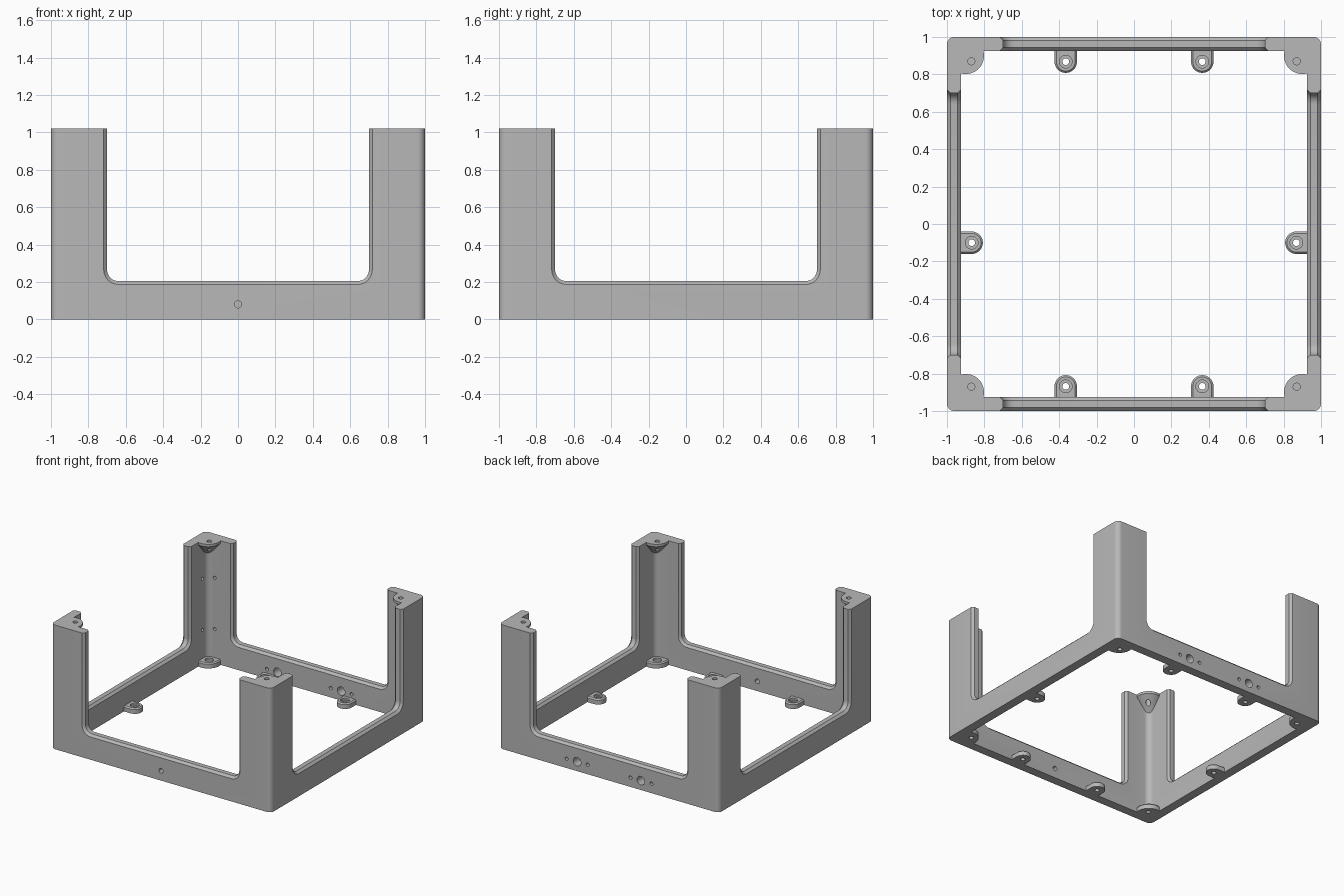
import bpy, bmesh, math
from mathutils import Matrix, Vector

cube = bpy.data.objects.get("Cube")
if cube:
    bpy.data.objects.remove(cube)

HEIGHT, WALL = 1.02, 0.925   # overall height, inner wall face

grey = bpy.data.materials.new("mid_grey")
grey.use_nodes = True
grey.diffuse_color = (0.48, 0.48, 0.48, 1)
grey.node_tree.nodes["Principled BSDF"].inputs["Base Color"].default_value = grey.diffuse_color


def loft(name, rings):
    """Closed solid skinned through rings with equal point counts."""
    bm = bmesh.new()
    rows = [[bm.verts.new(p) for p in ring] for ring in rings]
    n = len(rows[0])
    for a, b in zip(rows, rows[1:]):
        for i in range(n):
            j = (i + 1) % n
            bm.faces.new((a[i], a[j], b[j], b[i]))
    bm.faces.new(rows[0][::-1])
    bm.faces.new(rows[-1])
    bmesh.ops.recalc_face_normals(bm, faces=bm.faces)
    mesh = bpy.data.meshes.new(name)
    bm.to_mesh(mesh)
    bm.free()
    ob = bpy.data.objects.new(name, mesh)
    bpy.context.collection.objects.link(ob)
    mesh.materials.append(grey)
    return ob


def arc(cx, cy, r, start, end, steps):
    angles = [math.radians(start + (end - start) * i / steps) for i in range(steps + 1)]
    return [(cx + r * math.cos(a), cy + r * math.sin(a)) for a in angles]


def at_z(points, z):
    return [Vector((x, y, z)) for x, y in points]


def rounded_square(half, r):
    c = half - r
    pts = []
    for k, (sx, sy) in enumerate([(1, 1), (-1, 1), (-1, -1), (1, -1)]):
        pts += arc(sx * c, sy * c, r, 90 * k, 90 * k + 90, 8)
    return pts


def drill(start, direction, depth, r, r_end=None):
    """Round cutter from a start point along a direction."""
    turn = Vector(direction).to_track_quat('Z', 'Y').to_matrix().to_4x4()
    place = Matrix.Translation(start) @ turn
    circle = arc(0, 0, 1, 0, 345, 23)
    rings = [[place @ Vector((x * q, y * q, z)) for x, y in circle]
             for z, q in ((0, r), (depth, r_end or r))]
    return loft("drill", rings)


def cut(ob, cutters):
    for cutter in cutters:
        cutter.hide_render = True
        mod = ob.modifiers.new("cut", 'BOOLEAN')
        mod.operation, mod.solver, mod.object = 'DIFFERENCE', 'EXACT', cutter
        bpy.context.view_layer.objects.active = ob
        bpy.ops.object.modifier_apply(modifier=mod.name)
        bpy.data.objects.remove(cutter)


def smooth(ob):
    bpy.ops.object.select_all(action='DESELECT')
    ob.select_set(True)
    bpy.context.view_layer.objects.active = ob
    bpy.ops.object.shade_smooth_by_angle(angle=math.radians(30))


def opening_cutter(turn):
    """U-shaped window whose flared ends chamfer both rims."""
    rings = []
    for y, grow in ((-1.02, 0.038), (-0.982, 0), (-0.943, 0), (-0.905, 0.038)):
        w, floor, r = 0.70 + grow, 0.205 - grow, 0.06 + grow
        pts = [(-w, 1.3)] + arc(-w + r, floor + r, r, 180, 270, 8)
        pts += arc(w - r, floor + r, r, 270, 360, 8) + [(w, 1.3)]
        rings.append([turn @ Vector((x, y, z)) for x, z in pts])
    return loft("window", rings)


# Square frame with four corner posts
frame = loft("corner_post_frame", [at_z(rounded_square(1, 0.04), z) for z in (0, HEIGHT)])
inside = rounded_square(WALL, 0.045)
cutters = [loft("inside", [at_z(inside, z) for z in (-0.1, 1.2)])]
cutters += [opening_cutter(Matrix.Rotation(k * math.pi / 2, 3, 'Z')) for k in range(4)]

# Front hole, and two back connector ports with fixing holes
cutters.append(drill((0, -1.1, 0.08), (0, 1, 0), 0.3, 0.019))
for side in (-1, 1):
    for dx, r in ((-0.095, 0.014), (0, 0.035), (0.095, 0.014)):
        cutters.append(drill((side * 0.29 + dx, 1.1, 0.077), (0, -1, 0), 0.3, r))

# Blind holes inside the back right post
for z in (0.28, 0.70):
    cutters.append(drill((-0.86, 0.88, z), (0, 1, 0), 0.09, 0.013))
    cutters.append(drill((-0.88, 0.86, z), (-1, 0, 0), 0.09, 0.013))
cut(frame, cutters)
smooth(frame)

# Corner screw bosses at the top and lugs at the bottom
for sx, fx in ((-1, "right"), (1, "left")):
    for sy, fy in ((-1, "front"), (1, "back")):
        def disc(c, r, z):
            return at_z(arc(sx * c, sy * c, r, 0, 352.5, 47), z)
        boss = loft(f"{fy}_{fx}_top_boss", [disc(0.96, 0.03, 0.86), disc(0.9, 0.098, HEIGHT - 0.02),
                                            disc(0.9, 0.098, HEIGHT)])
        cut(boss, [drill((sx * 0.87, sy * 0.87, 0.8), (0, 0, 1), 0.4, 0.019)])
        smooth(boss)
        lug = loft(f"{fy}_{fx}_bottom_lug", [disc(0.9, 0.098, 0), disc(0.9, 0.098, 0.035),
                                             disc(0.9, 0.09, 0.045)])
        spot = (sx * 0.87, sy * 0.87)
        cut(lug, [drill((*spot, 0.03), (0, 0, 1), 0.1, 0.033),
                  drill((*spot, -0.1), (0, 0, 1), 0.12, 0.018)])
        smooth(lug)


def mounting_tab(name, x, y, degrees):
    """Round-ended tab that points away from its wall, with a counterbored hole."""
    place = Matrix.Translation((x, y, 0)) @ Matrix.Rotation(math.radians(degrees), 4, 'Z')

    def outline(r, z):
        pts = arc(0, 0, r, 0, 180, 16) + [(-r, -0.08), (r, -0.08)]
        return [place @ p for p in at_z(pts, z)]
    tab = loft(name, [outline(0.06, 0), outline(0.06, 0.035), outline(0.05, 0.045)])
    cut(tab, [drill((x, y, 0.03), (0, 0, 1), 0.1, 0.034),
              drill((x, y, -0.1), (0, 0, 1), 0.3, 0.018)])
    smooth(tab)


# Mounting tabs along the walls
for s, side in ((-1, "right"), (1, "left")):
    mounting_tab(f"front_{side}_tab", s * 0.365, -0.868, 0)
    mounting_tab(f"back_{side}_tab", s * 0.365, 0.868, 180)
    mounting_tab(f"{side}_side_tab", s * 0.868, -0.1, s * 90)
